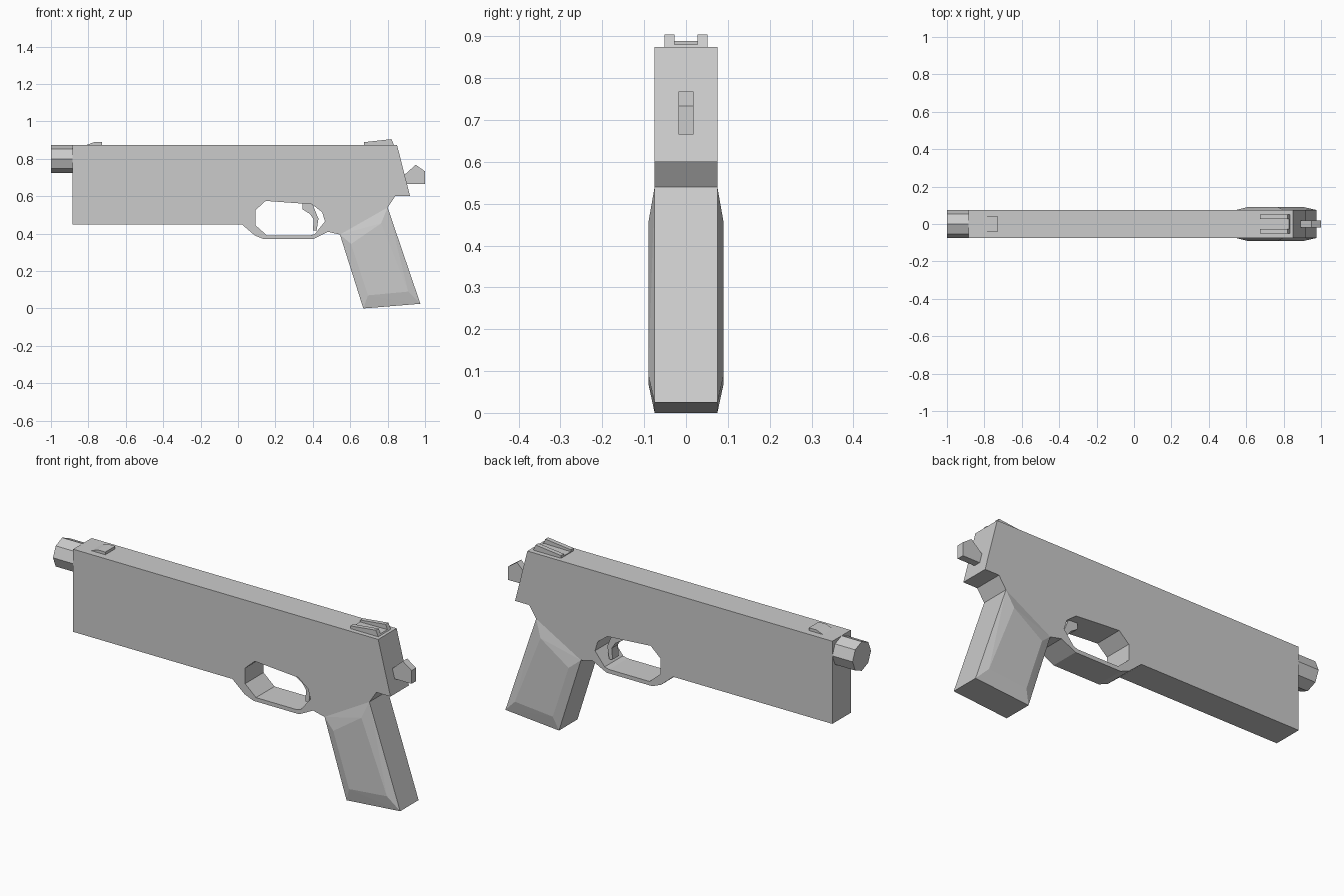
import bpy, bmesh, math
from mathutils import Vector, Matrix

if "Cube" in bpy.data.objects:
    bpy.data.objects.remove(bpy.data.objects["Cube"])


def finish(name, bm):
    bmesh.ops.recalc_face_normals(bm, faces=bm.faces[:])
    me = bpy.data.meshes.new(name)
    bm.to_mesh(me)
    bm.free()
    ob = bpy.data.objects.new(name, me)
    bpy.context.collection.objects.link(ob)
    return ob


def prism(name, loops, y0, y1):
    """Extrude an x/z outline (extra loops are holes) from y0 to y1."""
    bm = bmesh.new()
    edges = []
    for loop in loops:
        vs = [bm.verts.new((x, y0, z)) for x, z in loop]
        edges += [bm.edges.new((vs[i - 1], vs[i])) for i in range(len(vs))]
    bmesh.ops.triangle_fill(bm, edges=edges, use_beauty=True, normal=(0, -1, 0))
    ext = bmesh.ops.extrude_face_region(bm, geom=bm.faces[:], use_keep_orig=True)
    moved = [g for g in ext["geom"] if isinstance(g, bmesh.types.BMVert)]
    bmesh.ops.translate(bm, verts=moved, vec=(0, y1 - y0, 0))
    return finish(name, bm)


W = 0.075  # half width of the frame

# Slide, frame and trigger guard in one outline with the guard opening
frame = [(-0.885, 0.875), (0.85, 0.875), (0.92, 0.60), (0.84, 0.60), (0.80, 0.54),
         (0.545, 0.395), (0.48, 0.41), (0.40, 0.37), (0.14, 0.37), (0.09, 0.39),
         (0.02, 0.45), (-0.885, 0.45)]
opening = [(0.093, 0.525), (0.148, 0.575), (0.395, 0.557), (0.45, 0.515),
           (0.465, 0.465), (0.41, 0.397), (0.385, 0.39), (0.155, 0.39), (0.093, 0.445)]
prism("frame", [frame, opening], -W, W)

# Grip: outline at frame width, raised panel on both sides
outline = [(0.545, 0.395), (0.80, 0.54), (0.975, 0.025), (0.67, 0.0)]
panel = [(0.605, 0.345), (0.765, 0.455), (0.91, 0.09), (0.695, 0.07)]
bm = bmesh.new()
for pts, half in ((outline, W), (panel, 0.09)):
    for x, z in pts:
        for s in (-1, 1):
            bm.verts.new((x, s * half, z))
bmesh.ops.convex_hull(bm, input=bm.verts[:])
finish("grip", bm)

# Trigger
prism("trigger", [[(0.345, 0.565), (0.395, 0.565), (0.43, 0.48), (0.42, 0.415),
                   (0.40, 0.418), (0.405, 0.475), (0.385, 0.505), (0.345, 0.53)]],
      -0.025, 0.025)

# Hammer
prism("hammer", [[(0.88, 0.705), (0.95, 0.768), (1.0, 0.733), (1.0, 0.665),
                  (0.89, 0.665)]], -0.018, 0.018)

# Octagonal barrel end
bm = bmesh.new()
bmesh.ops.create_cone(bm, cap_ends=True, segments=8, radius1=W, radius2=W, depth=0.13,
                      matrix=Matrix.Translation((-0.935, 0, 0.80))
                      @ Matrix.Rotation(math.pi / 2, 4, 'Y'))
finish("barrel", bm)

# Front sight
prism("front_sight", [[(-0.815, 0.872), (-0.77, 0.889), (-0.727, 0.889),
                       (-0.727, 0.872)]], -0.04, 0.04)

# Rear sight: low base with two rails
prism("rear_sight_base", [[(0.675, 0.872), (0.675, 0.879), (0.83, 0.881),
                           (0.835, 0.872)]], -0.03, 0.03)
rail = [(0.675, 0.872), (0.675, 0.889), (0.82, 0.905), (0.835, 0.872)]
for side, name in ((-1, "rear_sight_rail_right"), (1, "rear_sight_rail_left")):
    prism(name, [rail], *sorted((side * 0.028, side * 0.051)))
